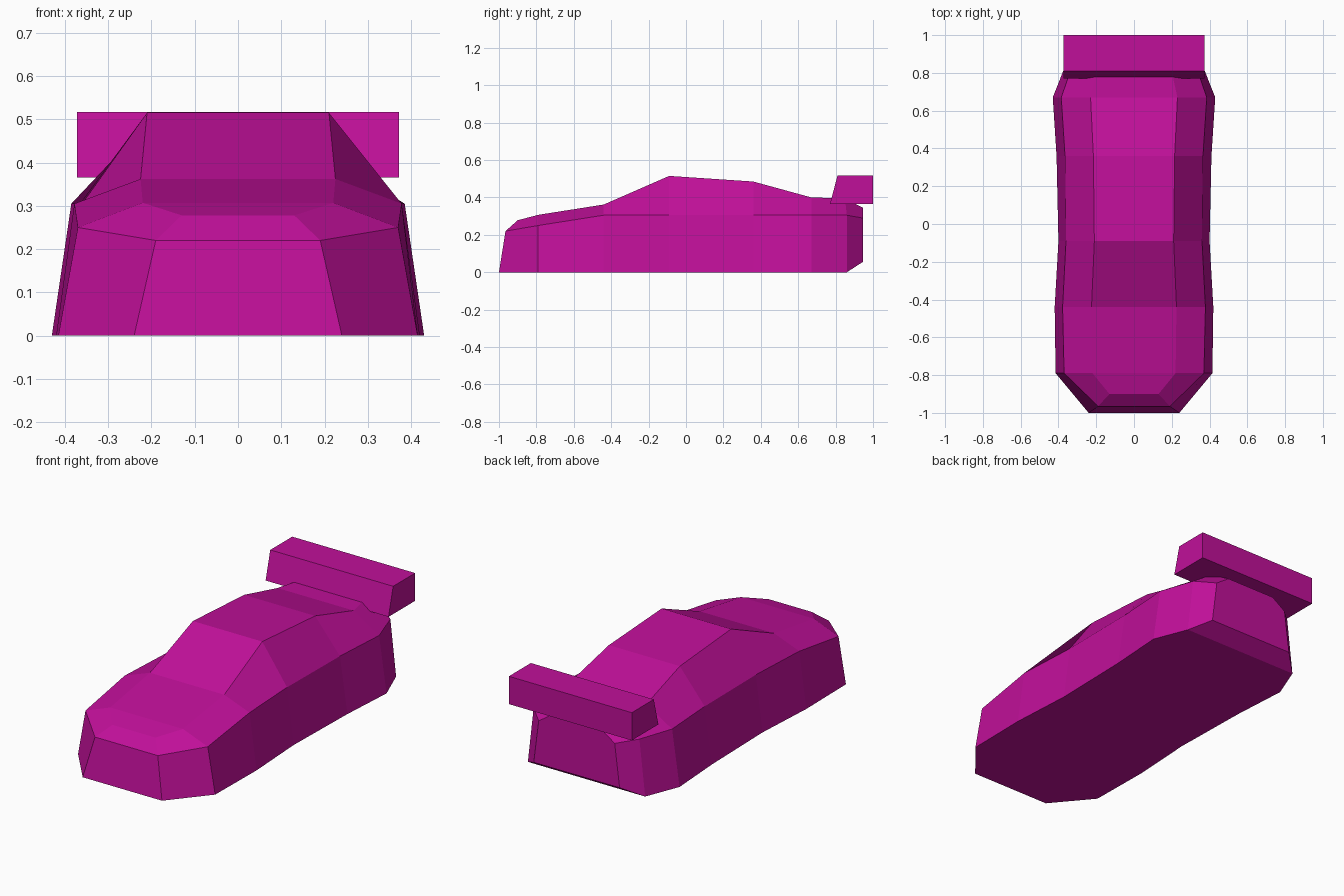
import bpy, bmesh

if "Cube" in bpy.data.objects:
    bpy.data.objects.remove(bpy.data.objects["Cube"])

paint = bpy.data.materials.new("magenta_paint")
paint.diffuse_color = (0.53, 0.005, 0.32, 1)
paint.use_nodes = True
paint.node_tree.nodes["Principled BSDF"].inputs["Base Color"].default_value = paint.diffuse_color


def finish(name, bm):
    bmesh.ops.recalc_face_normals(bm, faces=bm.faces)
    mesh = bpy.data.meshes.new(name)
    bm.to_mesh(mesh)
    bm.free()
    mesh.materials.append(paint)
    obj = bpy.data.objects.new(name, mesh)
    bpy.context.collection.objects.link(obj)
    return obj


# Car body: half sections (sill, shoulder, roof edge), nose to tail
sections = [
    [(.24, -1.0, 0), (.19, -.965, .22), (.13, -.90, .278)],
    [(.415, -.79, 0), (.37, -.79, .25), (.22, -.79, .307)],
    [(.42, -.44, 0), (.378, -.44, .305), (.225, -.44, .362)],
    [(.40, -.09, 0), (.36, -.09, .305), (.21, -.09, .515)],
    [(.41, .36, 0), (.365, .36, .305), (.215, .36, .485)],
    [(.43, .67, 0), (.385, .67, .305), (.23, .67, .40)],
    [(.355, .86, 0), (.32, .86, .305), (.19, .85, .395)],
    [(.26, .945, .055), (.23, .945, .29), (.15, .945, .345)],
]
bm = bmesh.new()
rings = []
for half in sections:
    right = [bm.verts.new(p) for p in half]
    left = [bm.verts.new((-x, y, z)) for x, y, z in half]
    rings.append(right + left[::-1])
for a, b in zip(rings, rings[1:]):
    for i in range(6):
        j = (i + 1) % 6
        bm.faces.new((a[i], a[j], b[j], b[i]))
for r in (rings[0], rings[-1]):
    bm.faces.new((r[0], r[1], r[4], r[5]))
    bm.faces.new((r[1], r[2], r[3], r[4]))
finish("car_body", bm)

# Rear spoiler: side profile extruded across the width
profile = [(.77, .365), (1.0, .365), (1.0, .517), (.81, .517)]
bm = bmesh.new()
side = bm.faces.new([bm.verts.new((-.372, y, z)) for y, z in profile])
ext = bmesh.ops.extrude_face_region(bm, geom=[side])
moved = [g for g in ext["geom"] if isinstance(g, bmesh.types.BMVert)]
bmesh.ops.translate(bm, verts=moved, vec=(.744, 0, 0))
# close the starting side if the extrusion removed it
bmesh.ops.holes_fill(bm, edges=[e for e in bm.edges if e.is_boundary], sides=4)
finish("rear_spoiler", bm)
